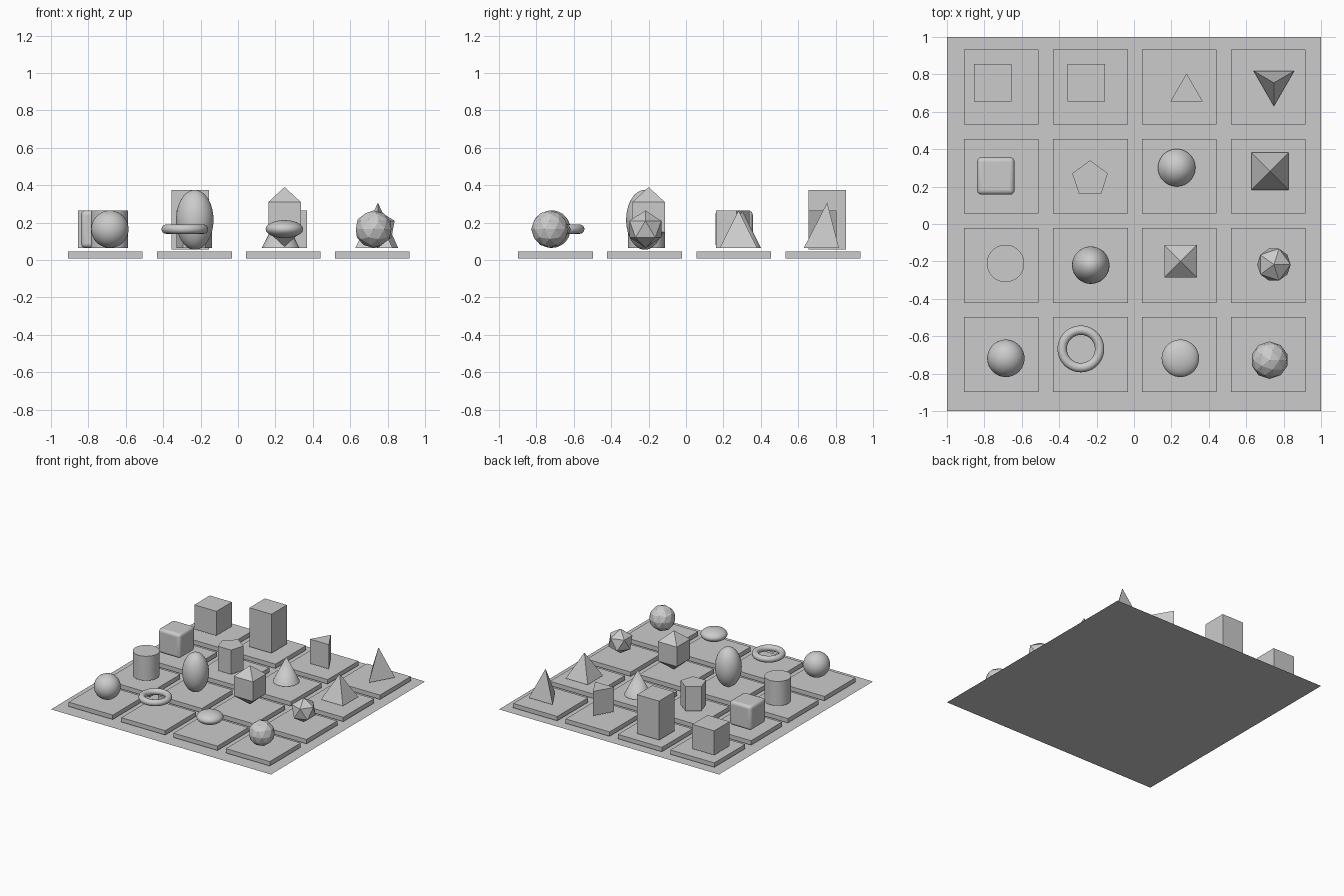
import bpy
from math import pi, radians

if "Cube" in bpy.data.objects:
    bpy.data.objects.remove(bpy.data.objects["Cube"])

MID = 0.165  # centre height of most sample shapes
ops = bpy.ops.mesh


def finish(name, smooth=False, scale=None):
    ob = bpy.context.object
    ob.name = name
    if scale:
        ob.scale = scale
        bpy.ops.object.transform_apply(location=False, rotation=False, scale=True)
    if smooth:
        bpy.ops.object.shade_smooth_by_angle(angle=radians(40))
    return ob


def box(name, x, y, z, size):
    ops.primitive_cube_add(size=1, location=(x, y, z))
    return finish(name, scale=size)


def cone(name, x, y, sides, r1, r2=0.0, h=0.2, z=MID, turn=0.0, smooth=False):
    ops.primitive_cone_add(vertices=sides, radius1=r1, radius2=r2, depth=h,
                           location=(x, y, z), rotation=(0, 0, turn))
    return finish(name, smooth)


def ball(name, x, y, z=MID, rz=0.1):
    ops.primitive_uv_sphere_add(segments=48, ring_count=24, radius=0.1, location=(x, y, z))
    return finish(name, True, (1, 1, rz / 0.1))


# Base sheet and 4 x 4 grid of tiles
ops.primitive_plane_add(size=2)
finish("base_sheet")
for j, y in enumerate((0.732, 0.255, -0.222, -0.698)):
    for i, x in enumerate((-0.71, -0.233, 0.242, 0.718)):
        box(f"tile_{j}_{i}", x, y, 0.027, (0.4, 0.4, 0.036))

# Back row
box("cube", -0.756, 0.756, MID, (0.2, 0.2, 0.2))
box("tall_block", -0.255, 0.756, 0.215, (0.2, 0.2, 0.32))
cone("triangular_prism", 0.281, 0.705, 3, 0.1, 0.1)
cone("three_sided_pyramid", 0.748, 0.755, 3, 0.125, h=0.243, z=0.186, turn=pi)

# Second row
rounded = box("rounded_cube", -0.739, 0.257, MID, (0.2, 0.2, 0.2))
bevel = rounded.modifiers.new("round_edges", 'BEVEL')
bevel.width = 0.024
bevel.segments = 4
bpy.ops.object.shade_smooth_by_angle(angle=radians(40))
cone("pentagonal_prism", -0.235, 0.24, 5, 0.1, 0.1)
cone("cone", 0.228, 0.301, 48, 0.1, smooth=True)
cone("square_pyramid", 0.727, 0.281, 4, 0.1 * 2 ** 0.5, turn=pi / 4)

# Third row
cone("cylinder", -0.687, -0.211, 48, 0.1, 0.1, smooth=True)
ball("tall_ellipsoid", -0.231, -0.22, 0.215, 0.16)
# Octahedron: a square sphere with two rings
ops.primitive_uv_sphere_add(segments=4, ring_count=2, radius=0.1 * 2 ** 0.5,
                            location=(0.249, -0.2, 0.23), rotation=(0, 0, pi / 4))
finish("octahedron", scale=(1, 1, 0.16 / (0.1 * 2 ** 0.5)))
ops.primitive_ico_sphere_add(subdivisions=1, radius=0.1, location=(0.748, -0.217, MID))
finish("icosahedron")

# Front row
ball("sphere", -0.685, -0.718)
ops.primitive_torus_add(major_radius=0.1, minor_radius=0.025, major_segments=48,
                        minor_segments=16, location=(-0.284, -0.668, MID))
finish("ring", True)
ball("flat_ellipsoid", 0.248, -0.718, rz=0.048)
ops.primitive_ico_sphere_add(subdivisions=2, radius=0.1, location=(0.725, -0.728, MID))
finish("faceted_sphere")
